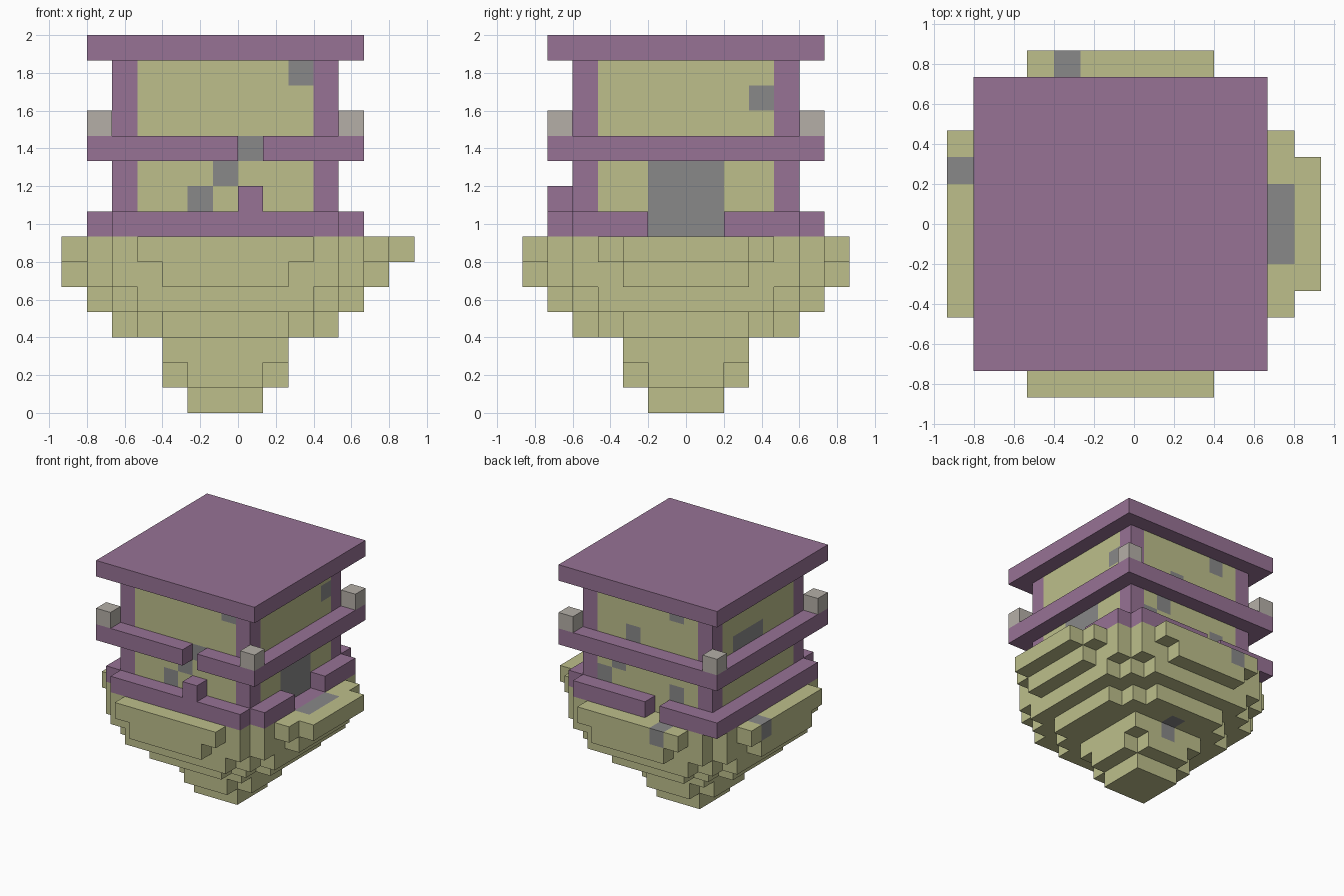
import bpy, bmesh, math
from mathutils import Vector

cube = bpy.data.objects.get("Cube")
if cube:
    bpy.data.objects.remove(cube)

U = 2 / 15  # edge length of one block


def material(name, color):
    m = bpy.data.materials.new(name)
    m.use_nodes = True
    m.diffuse_color = (*color, 1)
    m.node_tree.nodes["Principled BSDF"].inputs["Base Color"].default_value = (*color, 1)
    return m


MATS = [
    material("pale_yellow_stone", (0.51, 0.52, 0.26)),
    material("purple_brick", (0.31, 0.17, 0.30)),
    material("grey_stone", (0.25, 0.25, 0.25)),
    material("light_grey_lantern", (0.46, 0.43, 0.39)),
]
YELLOW, PURPLE, GREY, LIGHT = range(4)

blocks = {}  # block position -> (part, colour)


def fill(part, color, xs, ys, zs):
    for x in xs:
        for y in ys:
            for z in zs:
                blocks[x, y, z] = (part, color)


def span(a, b):
    return range(a, b + 1)


def slab(part, color, hx, hy, z):
    fill(part, color, span(-hx, hx), span(-hy, hy), [z])


def cross(part, color, a, b, z):
    slab(part, color, a, b, z)
    slab(part, color, b, a, z)


def paint(color, *cells):
    for c in cells:
        blocks[c] = (blocks[c][0], color)


def remove(xs, ys, z):
    for x in xs:
        for y in ys:
            blocks.pop((x, y, z), None)


# Stepped floating base, widening upwards
base = "stepped_base"
slab(base, YELLOW, 1, 1, 0)
cross(base, YELLOW, 2, 1, 1)
slab(base, YELLOW, 2, 2, 2)
for z, a, b in [(3, 4, 2), (3, 3, 3), (4, 5, 3), (4, 4, 4),
                (5, 5, 4), (5, 6, 2), (6, 5, 4), (6, 6, 3)]:
    cross(base, YELLOW, a, b, z)
fill(base, YELLOW, [7], span(-2, 2), [6])

# Lower railing with notched corners, doorway and back gap
rail = "lower_railing"
cross(rail, PURPLE, 5, 4, 7)
fill(rail, PURPLE, [-5], [5], [7])
remove([5], span(-1, 1), 7)
remove([-1], [5], 7)
fill(rail, PURPLE, [1], [-5], [8])

# Middle ledge, broken at the front
slab("middle_ledge", PURPLE, 5, 5, 10)
remove([1], [-5], 10)

# Walls and corner columns
fill("walls", YELLOW, span(-4, 4), span(-4, 4), span(7, 13))
fill("corner_columns", PURPLE, (-4, 4), (-4, 4), span(7, 13))

# Roof and corner lanterns
slab("roof", PURPLE, 5, 5, 14)
fill("lanterns", LIGHT, (-5, 5), (-5, 5), [11])

# Doorway and its floor
for y in span(-1, 1):
    paint(GREY, *[(4, y, z) for z in span(7, 9)], (6, y, 6))
    paint(PURPLE, (5, y, 6))

# Worn grey stones: front, left, back, right, then base
paint(GREY, (3, -4, 13), (1, -4, 10), (0, -4, 9), (-1, -4, 8))
paint(GREY, (4, 3, 12))
paint(GREY, (-2, 4, 13), (1, 4, 11), (2, 4, 9), (3, 4, 8), (-2, 4, 8))
paint(GREY, *[(-4, y, 11) for y in span(0, 2)])
paint(GREY, (-2, 6, 6), (-6, 2, 6), (0, 2, 2), (0, 3, 3))


def build(part):
    """Make one object from the exposed block faces of a part."""
    bm = bmesh.new()
    for pos, (owner, color) in blocks.items():
        if owner != part:
            continue
        center = Vector((pos[0] - 0.5, pos[1], pos[2] + 0.5))
        for axis in range(3):
            for sign in (-1, 1):
                n = Vector((0, 0, 0))
                n[axis] = sign
                if tuple(int(p + d) for p, d in zip(pos, n)) in blocks:
                    continue
                s = Vector((0, 0, 0))
                s[(axis + 1) % 3] = 0.5
                t = n.cross(s)
                mid = center + n / 2
                corners = [mid + s + t, mid - s + t, mid - s - t, mid + s - t]
                face = bm.faces.new([bm.verts.new(c * U) for c in corners])
                face.material_index = color
    bmesh.ops.remove_doubles(bm, verts=bm.verts, dist=0.001)
    bmesh.ops.dissolve_limit(bm, angle_limit=math.radians(1), verts=bm.verts,
                             edges=bm.edges, delimit={'MATERIAL'})
    mesh = bpy.data.meshes.new(part)
    bm.to_mesh(mesh)
    bm.free()
    for m in MATS:
        mesh.materials.append(m)
    bpy.context.collection.objects.link(bpy.data.objects.new(part, mesh))


for part in sorted({owner for owner, _ in blocks.values()}):
    build(part)
